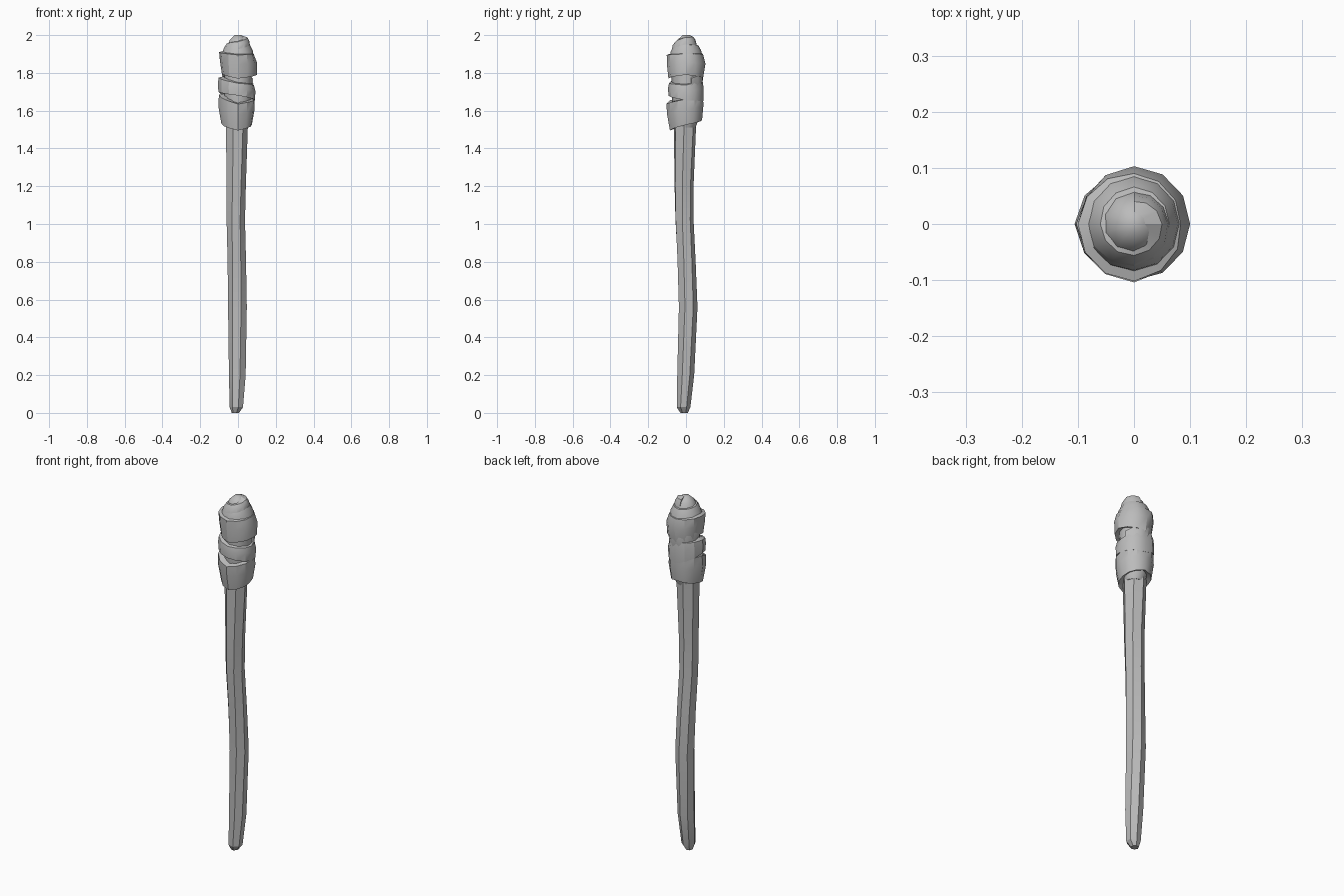
import bpy, bmesh
from math import sin, cos, radians, pi

cube = bpy.data.objects.get("Cube")
if cube:
    bpy.data.objects.remove(cube, do_unlink=True)

mat = bpy.data.materials.new("plain grey")
mat.use_nodes = True
grey = (0.5, 0.5, 0.5, 1)
mat.diffuse_color = grey
mat.node_tree.nodes["Principled BSDF"].inputs["Base Color"].default_value = grey


def loft(name, rings, closed_ring=True, caps=True, closed_path=False, angle=35):
    """Skin a list of equal-length point rings into a mesh object."""
    bm = bmesh.new()
    rows = [[bm.verts.new(p) for p in ring] for ring in rings]
    n = len(rows[0])
    pairs = list(zip(rows, rows[1:])) + ([(rows[-1], rows[0])] if closed_path else [])
    for a, b in pairs:
        for i in range(n if closed_ring else n - 1):
            j = (i + 1) % n
            bm.faces.new((a[i], a[j], b[j], b[i]))
    if caps and not closed_path:
        bm.faces.new(rows[0][::-1])
        bm.faces.new(rows[-1])
    bmesh.ops.recalc_face_normals(bm, faces=bm.faces)
    me = bpy.data.meshes.new(name)
    bm.to_mesh(me)
    bm.free()
    me.materials.append(mat)
    ob = bpy.data.objects.new(name, me)
    bpy.context.collection.objects.link(ob)
    bpy.ops.object.select_all(action='DESELECT')
    ob.select_set(True)
    bpy.context.view_layer.objects.active = ob
    bpy.ops.object.shade_smooth_by_angle(angle=radians(angle))
    return ob


def circle(cx, cy, z, r, n, turn=0):
    return [(cx + r * cos(turn + 2 * pi * i / n), cy + r * sin(turn + 2 * pi * i / n), z)
            for i in range(n)]


def wrap(name, keys, inner, steps, closed):
    """Cloth strip. Keys: angle, bottom z, top z, bottom, middle and top radius."""
    rings = []
    first, last = keys[0][0], keys[-1][0]
    for s in range(steps if closed else steps + 1):
        ang = first + (last - first) * s / steps
        k = next((i for i in range(len(keys) - 2) if ang <= keys[i + 1][0]), len(keys) - 2)
        a, b = keys[k], keys[k + 1]
        t = (ang - a[0]) / (b[0] - a[0])
        zb, zt, rb, rm, rt = [p + (q - p) * t for p, q in zip(a[1:], b[1:])]
        c, d = cos(radians(ang)), sin(radians(ang))
        section = [(inner, zb + .015), (rb, zb), (rm, zb + (zt - zb) * .6),
                   (rt, zt), (inner, zt + .01)]
        rings.append([(r * c, r * d, z) for r, z in section])
    loft(name, rings, closed_path=closed, angle=30)


# Bent wooden shaft: height, centre x, centre y, radius
shaft = [(0, -.013, -.01, .02), (.03, -.007, -.013, .037), (.2, -.002, -.002, .046),
         (.56, -.002, .01, .051), (.8, -.006, .001, .05), (1.02, -.012, -.01, .05),
         (1.2, -.01, -.012, .052), (1.54, -.008, -.006, .061)]
loft("shaft", [circle(x, y, z, r, 7, .45 + .25 * z) for z, x, y, r in shaft], angle=25)

# Stuffed core that shows between the wraps
core = [(1.51, .05), (1.56, .07), (1.68, .074), (1.78, .076), (1.88, .075),
        (1.94, .06), (1.975, .045), (2.0, .018)]
loft("core", [circle(0, 0, z, r, 10, .3) for z, r in core], angle=45)

# Lower cloth wrap
wrap("lower_wrap", [(0, 1.525, 1.66, .073, .088, .086), (90, 1.55, 1.68, .085, .092, .09),
                    (180, 1.53, 1.685, .088, .104, .101), (270, 1.495, 1.635, .085, .1, .104),
                    (360, 1.525, 1.66, .073, .088, .086)], .045, 12, True)

# Middle cloth wrap, tilted and meeting the lower one at the back
wrap("middle_wrap", [(0, 1.655, 1.735, .09, .092, .084), (90, 1.65, 1.77, .092, .093, .086),
                     (180, 1.70, 1.775, .104, .106, .103), (270, 1.68, 1.745, .093, .095, .09),
                     (360, 1.655, 1.735, .09, .092, .084)], .06, 12, True)

# Narrow strip crossing the back
wrap("crossing_strip", [(20, 1.70, 1.77, .08, .086, .084), (90, 1.73, 1.81, .088, .093, .09),
                        (180, 1.79, 1.87, .085, .09, .086)], .06, 6, False)

# Upper cloth wrap
wrap("upper_wrap", [(0, 1.79, 1.9, .1, .1, .083), (90, 1.77, 1.9, .09, .103, .09),
                    (180, 1.80, 1.91, .086, .096, .1), (270, 1.77, 1.895, .093, .101, .102),
                    (360, 1.79, 1.9, .1, .1, .083)], .06, 12, True)

# Spiral strip winding up to the tip
wrap("crown_wrap", [(-150, 1.87, 1.93, .088, .085, .072), (0, 1.87, 1.95, .086, .078, .063),
                    (90, 1.88, 1.945, .09, .08, .066), (180, 1.895, 1.955, .088, .075, .06),
                    (270, 1.92, 1.965, .076, .07, .056), (360, 1.94, 1.988, .064, .06, .05),
                    (450, 1.95, 1.99, .056, .05, .04)], .02, 20, False)
